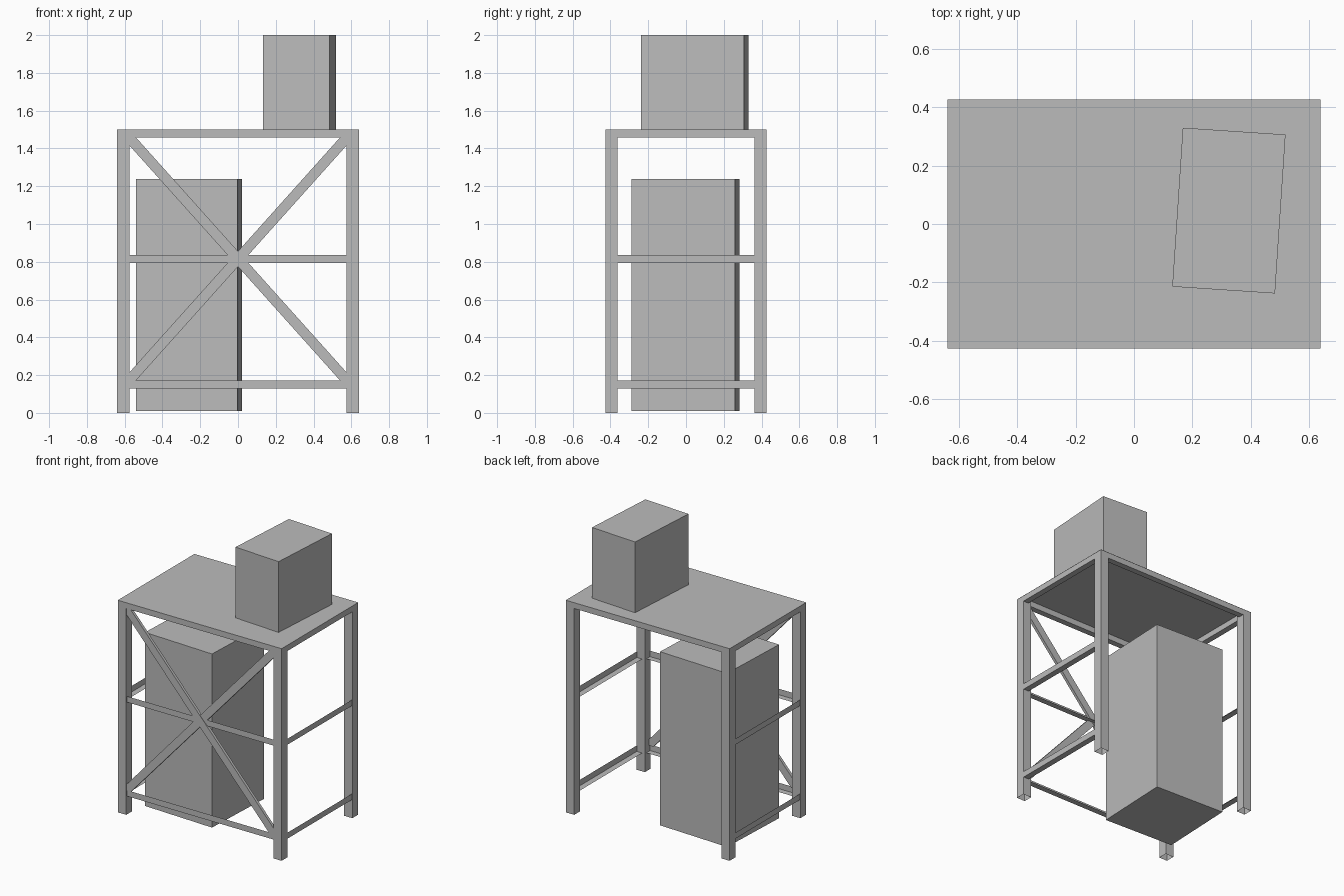
import bpy, bmesh, math
from mathutils import Matrix

cube = bpy.data.objects.get("Cube")
if cube:
    bpy.data.objects.remove(cube, do_unlink=True)

# One painted grey for everything
grey = bpy.data.materials.new("plain grey")
grey.use_nodes = True
colour = (0.5, 0.5, 0.5, 1)
grey.diffuse_color = colour
grey.node_tree.nodes["Principled BSDF"].inputs["Base Color"].default_value = colour

W, D, H = 0.64, 0.427, 1.5     # half width, half depth, height of the frame
LEG, BAR = 0.065, 0.042        # leg and bar sizes
IX, IY = W - LEG, D - LEG      # inner leg faces


def finish(name, bm):
    mesh = bpy.data.meshes.new(name)
    bm.to_mesh(mesh)
    bm.free()
    mesh.materials.append(grey)
    obj = bpy.data.objects.new(name, mesh)
    bpy.context.collection.objects.link(obj)
    return obj


def box(name, lo, hi, turn=0, open_ends=False):
    size = [b - a for a, b in zip(lo, hi)]
    mid = [(a + b) / 2 for a, b in zip(lo, hi)]
    bm = bmesh.new()
    bmesh.ops.create_cube(bm, size=1)
    if open_ends:
        ends = [f for f in bm.faces if abs(f.normal.z) > 0.5]
        bmesh.ops.delete(bm, geom=ends, context='FACES_ONLY')
    bm.transform(Matrix.Translation(mid) @ Matrix.Rotation(math.radians(turn), 4, 'Z')
                 @ Matrix.Diagonal((*size, 1)))
    return finish(name, bm)


def sheet(name, *polygons):
    bm = bmesh.new()
    for points in polygons:
        bm.faces.new([bm.verts.new(p) for p in points])
    return finish(name, bm)


# Four hollow legs
for side, sx in (("right", -1), ("left", 1)):
    for end, sy in (("front", -1), ("back", 1)):
        x, y = sorted((sx * IX, sx * W)), sorted((sy * IY, sy * D))
        box(f"{end}_{side}_leg", (x[0], y[0], 0), (x[1], y[1], H - 0.002), open_ends=True)

# Table top sheet with its border beams
sheet("table_top", [(-W, -D, H), (W, -D, H), (W, D, H), (-W, D, H)])
for name, s in (("front", -1), ("back", 1)):
    y = sorted((s * D, s * (D - BAR)))
    box(name + "_top_beam", (-W, y[0], H - BAR), (W, y[1], H - 0.001))
for name, s in (("right", -1), ("left", 1)):
    x = sorted((s * W, s * (W - BAR)))
    box(name + "_top_beam", (x[0], BAR - D, H - BAR), (x[1], D - BAR, H - 0.001))


# Angle rails: an upright plate outside and a flat flange inside
def angle_rail(name, half, offset, z, turn):
    top, inner = z + BAR, BAR - offset
    rail = sheet(name,
                 [(-half, -offset, z), (half, -offset, z), (half, -offset, top), (-half, -offset, top)],
                 [(-half, -offset, z), (half, -offset, z), (half, inner, z), (-half, inner, z)])
    rail.data.transform(Matrix.Rotation(math.radians(turn), 4, 'Z'))


for level, z in (("lower", 0.13), ("middle", 0.794)):
    angle_rail(f"front_{level}_rail", IX, D - 0.006, z, 0)
    angle_rail(f"left_{level}_rail", IY, W - 0.002, z, 90)
    angle_rail(f"right_{level}_rail", IY, W - 0.002, z, -90)

# Crossed diagonal braces on the front, trimmed to the corners
low, high = 0.172, H - BAR
p, q = 0.035, 0.042
outline = [(-IX, high), (p - IX, high), (IX, low + q), (IX, low), (IX - p, low), (-IX, high - q)]
for name, s, y in (("falling_brace", 1, 0.001 - D), ("rising_brace", -1, 0.004 - D)):
    bm = bmesh.new()
    face = bm.faces.new([bm.verts.new((s * x, y, z)) for x, z in outline])
    back = bmesh.ops.extrude_face_region(bm, geom=[face])["geom"]
    moved = [v for v in back if isinstance(v, bmesh.types.BMVert)]
    bmesh.ops.translate(bm, verts=moved, vec=(0, 0.02, 0))
    bmesh.ops.recalc_face_normals(bm, faces=bm.faces)
    finish(name, bm)

# Slightly turned cabinets, one under the table and one on it
box("lower_cabinet", (-0.53, -0.277, 0.01), (0.01, 0.271, 1.237), turn=-2.4)
box("upper_cabinet", (0.149, -0.227, H), (0.502, 0.319, 2), turn=-3.8)
